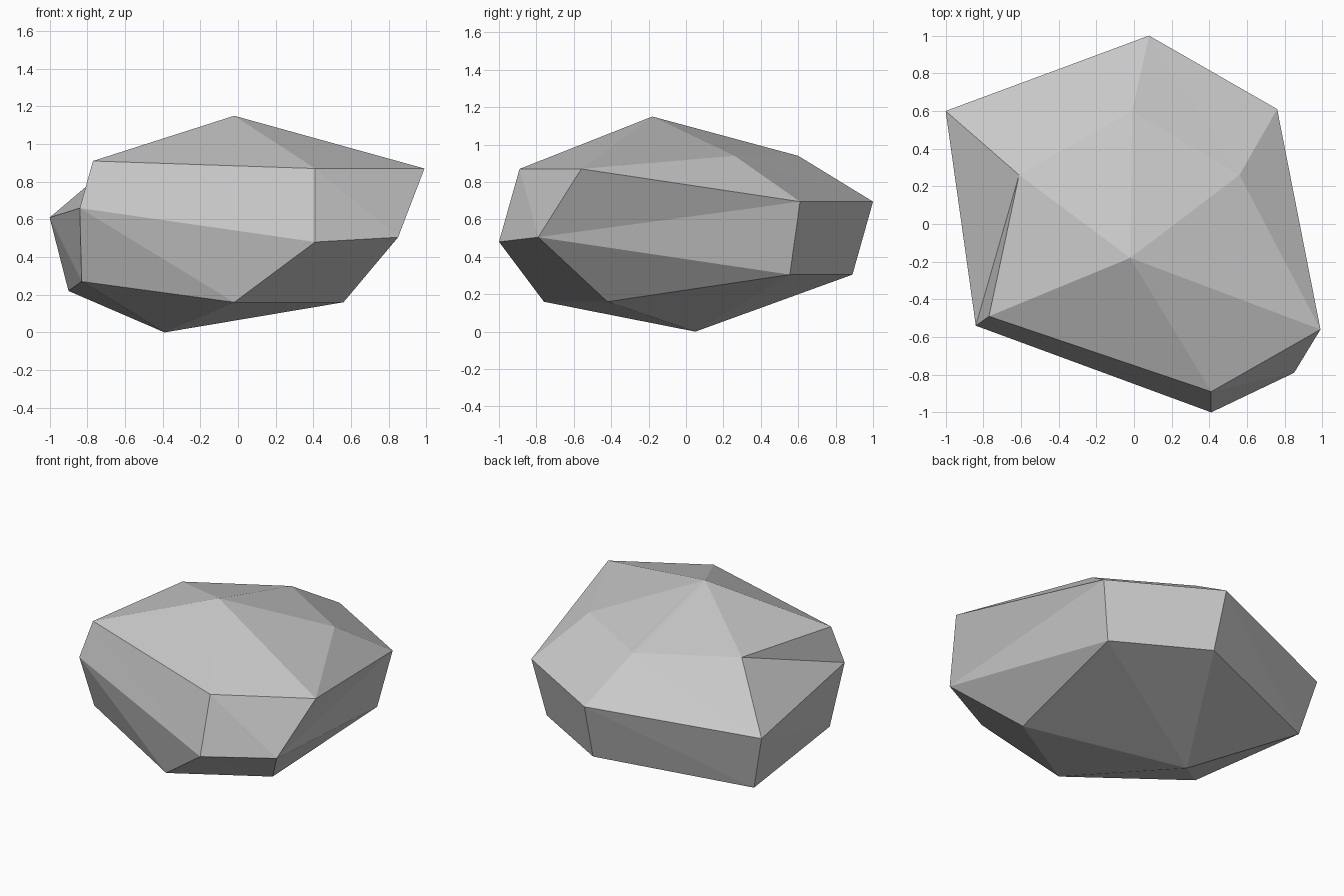
import bpy
import bmesh

default_cube = bpy.data.objects.get("Cube")
if default_cube:
    bpy.data.objects.remove(default_cube, do_unlink=True)

# Stone colour
stone = bpy.data.materials.new("stone_grey")
stone.use_nodes = True
grey = (0.58, 0.58, 0.58, 1)
stone.diffuse_color = grey
stone.node_tree.nodes["Principled BSDF"].inputs["Base Color"].default_value = grey

# Peak, three irregular six-sided rings and the foot
peak = (-0.02, -0.18, 1.15)
shoulder = [(-0.61, 0.26, 0.94), (-0.77, -0.49, 0.91), (0.41, -0.89, 0.87),
            (0.99, -0.56, 0.87), (0.56, 0.26, 0.94), (-0.01, 0.60, 0.94)]
girth = [(-1.0, 0.60, 0.61), (-0.84, -0.54, 0.66), (0.41, -1.0, 0.48),
         (0.85, -0.79, 0.505), (0.76, 0.61, 0.695), (0.08, 1.0, 0.695)]
base = [(-0.90, 0.54, 0.22), (-0.83, -0.39, 0.27), (-0.02, -0.76, 0.16),
        (0.56, -0.42, 0.16), (0.68, 0.555, 0.305), (0.09, 0.89, 0.305)]
foot = (-0.39, 0.05, 0.0)

bm = bmesh.new()
top, bottom = bm.verts.new(peak), bm.verts.new(foot)
rings = [[bm.verts.new(p) for p in ring] for ring in (shoulder, girth, base)]


def band(upper, lower):
    """Join two rings with pairs of triangles."""
    for i in range(len(upper)):
        j = (i + 1) % len(upper)
        bm.faces.new((upper[i], lower[i], lower[j]))
        bm.faces.new((upper[i], lower[j], upper[j]))


def fan(tip, ring):
    """Close a ring to a single point."""
    for i in range(len(ring)):
        bm.faces.new((tip, ring[i], ring[(i + 1) % len(ring)]))


fan(top, rings[0])
band(rings[0], rings[1])
band(rings[1], rings[2])
fan(bottom, rings[2][::-1])
bmesh.ops.recalc_face_normals(bm, faces=bm.faces[:])

mesh = bpy.data.meshes.new("rock")
bm.to_mesh(mesh)
bm.free()
mesh.materials.append(stone)
rock = bpy.data.objects.new("rock", mesh)
bpy.context.collection.objects.link(rock)
